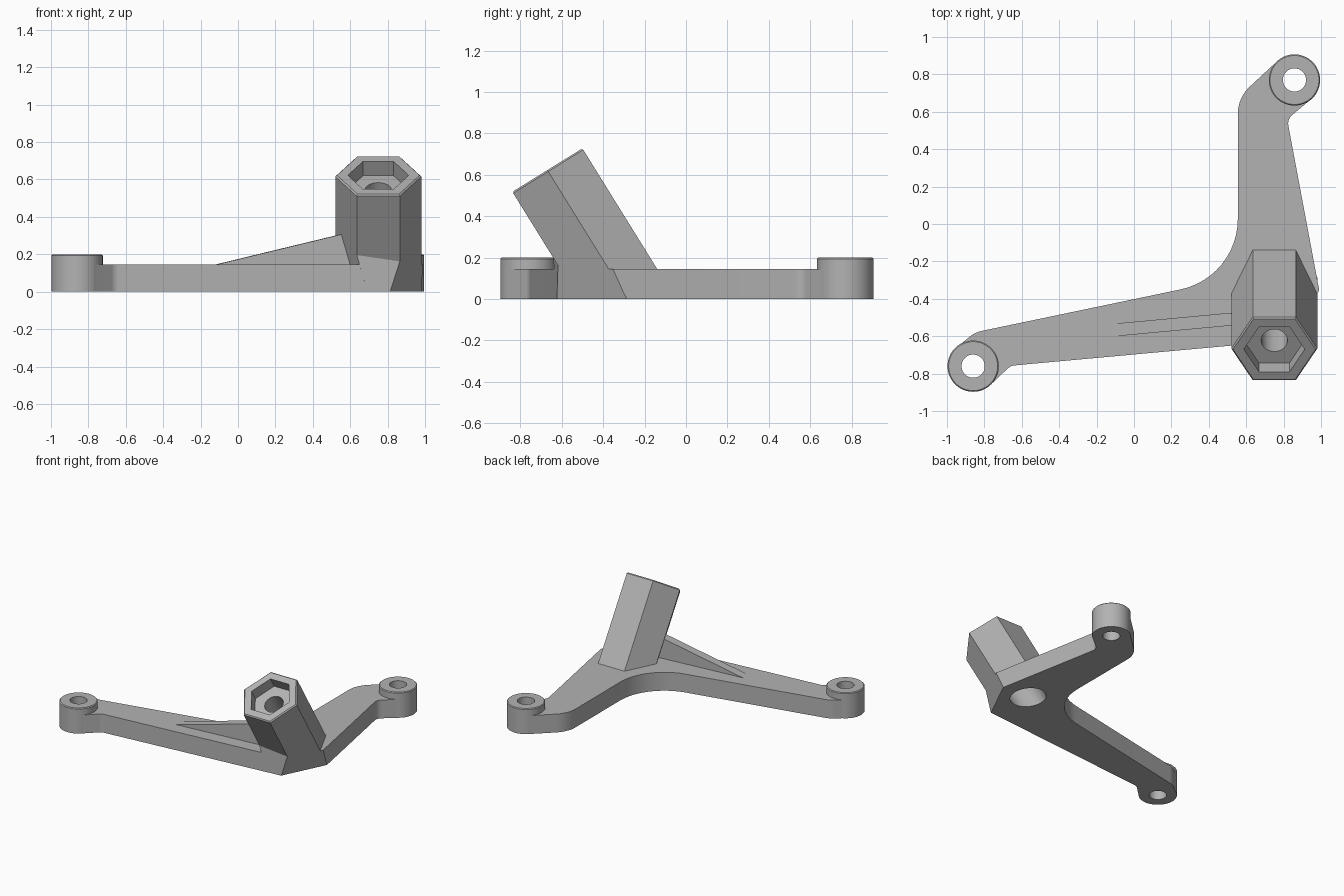
import bpy, bmesh, math
from mathutils import Matrix, Vector

if "Cube" in bpy.data.objects:
    bpy.data.objects.remove(bpy.data.objects["Cube"])

grey = bpy.data.materials.new("plain grey")
grey.use_nodes = True
colour = (0.45, 0.45, 0.45, 1)
grey.diffuse_color = colour
grey.node_tree.nodes["Principled BSDF"].inputs["Base Color"].default_value = colour


def circle(radius, sides, x=0, y=0):
    return [(x + radius * math.cos(math.tau * i / sides),
             y + radius * math.sin(math.tau * i / sides)) for i in range(sides)]


def rounded(corners, steps=12):
    """Polygon from (x, y, radius) corners, each replaced by a tangent arc."""
    out = []
    for i, (x, y, r) in enumerate(corners):
        p = Vector((x, y))
        if r == 0:
            out.append((x, y))
            continue
        a = (Vector(corners[i - 1][:2]) - p).normalized()
        b = (Vector(corners[(i + 1) % len(corners)][:2]) - p).normalized()
        half = a.angle(b) / 2
        centre = p + (a + b).normalized() * (r / math.sin(half))
        start = p + a * (r / math.tan(half)) - centre
        end = p + b * (r / math.tan(half)) - centre
        sweep = start.angle(end)
        for k in range(steps + 1):
            t = k / steps
            v = (start * math.sin((1 - t) * sweep) + end * math.sin(t * sweep)) / math.sin(sweep)
            out.append(tuple(centre + v))
    return out


def prism(name, outline, z0, z1, matrix=Matrix(), bevel=0, cuts=()):
    """Extruded outline; cuts are (point, outward normal) planes."""
    bm = bmesh.new()
    base = bm.faces.new([bm.verts.new((x, y, z0)) for x, y in outline])
    top = bmesh.ops.extrude_face_region(bm, geom=[base])["geom"]
    bmesh.ops.translate(bm, vec=(0, 0, z1 - z0),
                        verts=[g for g in top if isinstance(g, bmesh.types.BMVert)])
    if bevel:
        face = next(g for g in top if isinstance(g, bmesh.types.BMFace))
        bmesh.ops.bevel(bm, geom=list(face.edges), offset=bevel, segments=1, affect='EDGES')
    bm.transform(matrix)
    for point, normal in cuts:
        bmesh.ops.bisect_plane(bm, geom=bm.verts[:] + bm.edges[:] + bm.faces[:],
                               plane_co=point, plane_no=normal, clear_outer=True)
        bmesh.ops.holes_fill(bm, edges=[e for e in bm.edges if e.is_boundary], sides=0)
    bmesh.ops.recalc_face_normals(bm, faces=bm.faces[:])
    mesh = bpy.data.meshes.new(name)
    bm.to_mesh(mesh)
    bm.free()
    mesh.materials.append(grey)
    ob = bpy.data.objects.new(name, mesh)
    bpy.context.collection.objects.link(ob)
    return ob


def finish(ob, cutters=()):
    bpy.ops.object.select_all(action='DESELECT')
    ob.select_set(True)
    bpy.context.view_layer.objects.active = ob
    for cutter in cutters:
        mod = ob.modifiers.new("cut", 'BOOLEAN')
        mod.operation = 'DIFFERENCE'
        mod.solver = 'EXACT'
        mod.object = cutter
        bpy.ops.object.modifier_apply(modifier=mod.name)
    bpy.ops.object.shade_smooth_by_angle(angle=math.radians(30))


# Tilted post frame: origin at the centre of the post's top face
tilt = Matrix.Translation((0.75, -0.67, 0.6225)) @ Matrix.Rotation(math.radians(31.8), 4, 'X')
R = 0.23
side_plane = (tilt @ Vector((R, 0, 0)),
              tilt.to_3x3() @ Vector((math.cos(math.pi / 6), -0.5, 0)))
front_wall = (Vector((0.82, -0.623, 0)), Vector((0.0915, -1, 0)))
floor = (Vector((0, 0, 0.004)), Vector((0, 0, -1)))

# Cutters
pads = {"left_arm_pad": (-0.86, -0.76), "back_arm_pad": (0.858, 0.77)}
pad_holes = [prism(n + "_hole", circle(0.062, 40, *c), -0.1, 0.4) for n, c in pads.items()]
bore = prism("bore_cutter", circle(0.07, 40), -1.2, 0.1, tilt)
counterbore = prism("counterbore_cutter", circle(0.12, 48), -1.1, -0.42, tilt)
pocket = prism("pocket_cutter", circle(0.163, 6), -0.09, 0.1, tilt)

# Flat two-armed base plate
outline = rounded([
    (-0.765, -0.858, 0), (-0.66, -0.758, 0.06), (1.037, -0.603, 0),
    (0.819, 0.56, 0.06), (0.95, 0.67, 0), (0.765, 0.87, 0),
    (0.555, 0.675, 0.2), (0.555, -0.286, 0.385),
    (-0.85, -0.579, 0.15), (-0.95, -0.662, 0)])
plate = prism("base_plate", outline, 0, 0.145, cuts=[side_plane])
finish(plate, pad_holes + [counterbore])

# Mounting pads at the arm ends
for (name, centre), hole in zip(pads.items(), pad_holes):
    finish(prism(name, circle(0.137, 64, *centre), 0, 0.2, bevel=0.006), [hole])

# Hexagonal post with hex pocket and through bore
post = prism("hex_post", circle(R, 6), -1.1, 0, tilt, bevel=0.008, cuts=[floor])
finish(post, [pocket, bore, counterbore])

# Upright wedge supporting the overhanging front of the post
tip = -R * math.sqrt(3)
wedge = prism("post_support", [(-R, 0), (0, tip), (R, 0)], -1.1, -0.35, tilt,
              cuts=[floor, front_wall])
finish(wedge, [bore, counterbore])

# Sloping rib from the left arm up to the post
rib_frame = (Matrix.Translation((-0.14, -0.57, 0.14)) @ Matrix.Rotation(math.radians(5.3), 4, 'Z')
             @ Matrix.Rotation(math.pi / 2, 4, 'X'))
rib = prism("support_rib", [(0, 0), (0.74, 0), (0.74, 0.178)], -0.034, 0.034, rib_frame)
finish(rib, [bore, counterbore])

for cutter in pad_holes + [bore, counterbore, pocket]:
    bpy.data.objects.remove(cutter)
